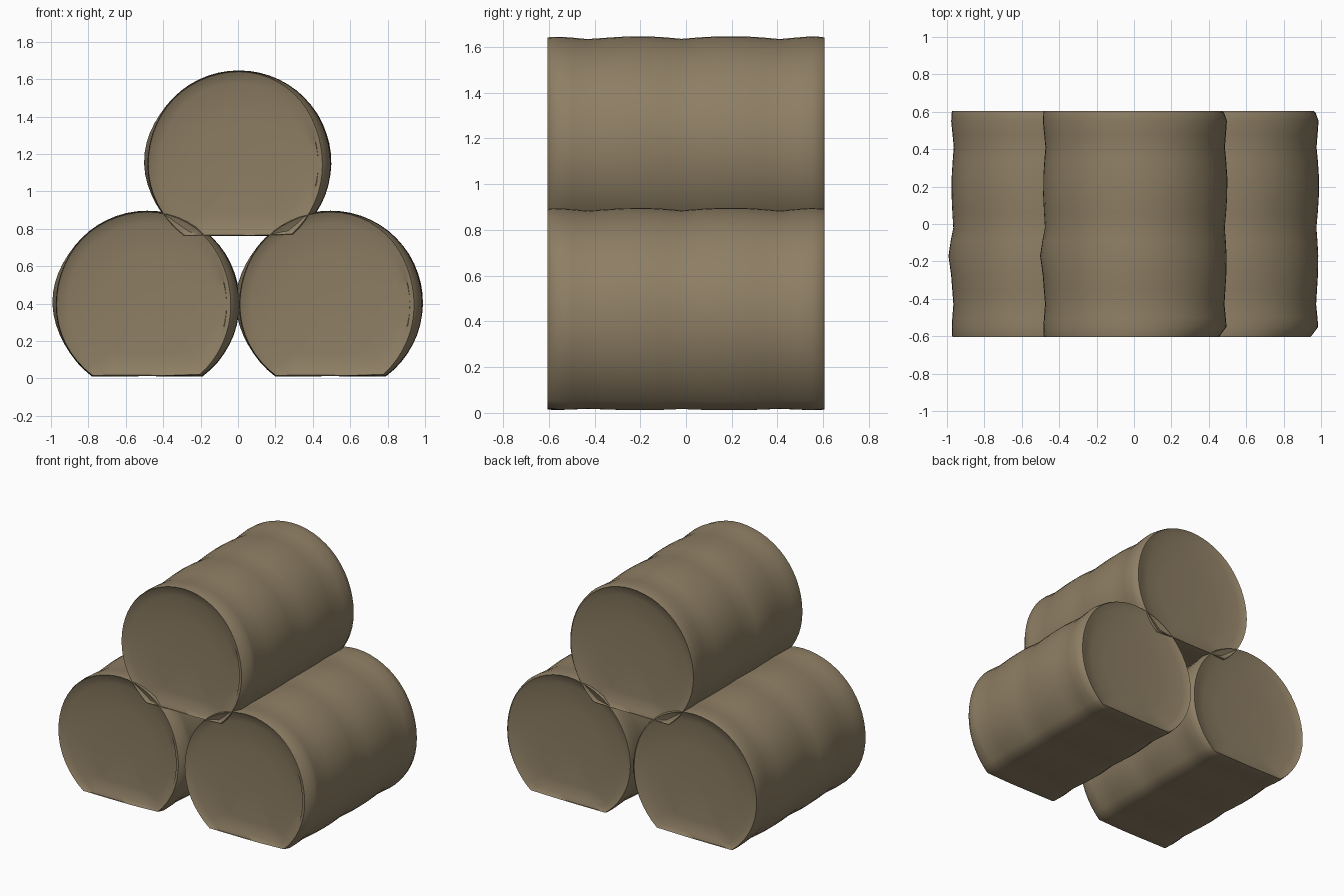
import bpy, bmesh, math

if "Cube" in bpy.data.objects:
    bpy.data.objects.remove(bpy.data.objects["Cube"])

# Straw-brown material shared by every bale
straw = bpy.data.materials.new("straw_brown")
straw.diffuse_color = (0.27, 0.21, 0.128, 1)
straw.use_nodes = True
straw.node_tree.nodes["Principled BSDF"].inputs["Base Color"].default_value = straw.diffuse_color

ARC, FLAT = 44, 8          # points on the round part and across the flat underside
A0 = math.radians(-53)     # angle at which the round part meets the flat underside

# Lengthwise stations: (y, scale), with shallow tie creases
BODY = [(-0.55, 0.995), (-0.50, 0.988), (-0.43, 0.975), (-0.36, 0.985), (-0.27, 0.997),
        (-0.17, 1.0), (-0.09, 0.99), (-0.02, 0.977), (0.06, 0.99), (0.15, 1.0),
        (0.25, 1.0), (0.34, 0.988), (0.41, 0.975), (0.48, 0.988), (0.55, 1.0)]
FRONT = [(-0.575, 0.50), (-0.582, 0.75), (-0.592, 0.86), (-0.600, 0.92), (-0.605, 0.965), (-0.595, 0.985)]
BACK = [(0.595, 0.99), (0.605, 0.965), (0.600, 0.92), (0.592, 0.86), (0.582, 0.75), (0.575, 0.50)]


def section():
    """Round section with a flat underside."""
    pts = []
    for i in range(ARC + 1):
        a = A0 + (math.pi - 2 * A0) * i / ARC
        pts.append((0.492 * math.cos(a), 0.492 * math.sin(a)))
    (x0, z0), (x1, z1) = pts[-1], pts[0]
    for i in range(1, FLAT):
        t = i / FLAT
        pts.append((x0 + (x1 - x0) * t, z0 + (z1 - z0) * t))
    return pts


def bale(name, x, z):
    bm = bmesh.new()
    rings = []
    for y, s in FRONT + BODY + BACK:
        ring = []
        for px, pz in section():
            a = math.atan2(pz, px)
            side = max(0, math.cos(a)) ** 2
            k, yy = s, y
            # crisp rim at crown and base, softer rim on the right flank
            if abs(y) > 0.59 and s > 0.9:
                k += (0.995 - s) * 0.75 * (1 - side)
                k -= 0.06 * side if y < 0 else 0.02 * side
            # lump on the left flank
            k += 0.03 * math.exp(-((y + 0.15) / 0.07) ** 2) * max(0, -math.cos(a)) ** 8
            # gentle hand-packed waviness
            k += 0.004 * math.sin(5 * a + 6 * y) * abs(math.cos(a))
            kz = k if pz > 0 else 1 + (k - 1) * 0.6
            ring.append(bm.verts.new((px * k, yy, pz * kz)))
        rings.append(ring)
    n = len(rings[0])
    for r0, r1 in zip(rings, rings[1:]):
        for i in range(n):
            j = (i + 1) % n
            bm.faces.new((r0[i], r0[j], r1[j], r1[i]))
    # dished ends
    for ring, y in ((rings[0], -0.572), (rings[-1], 0.572)):
        c = bm.verts.new((0, y, 0))
        for i in range(n):
            bm.faces.new((ring[i], ring[(i + 1) % n], c))
    bmesh.ops.recalc_face_normals(bm, faces=bm.faces)
    me = bpy.data.meshes.new(name)
    bm.to_mesh(me)
    bm.free()
    me.materials.append(straw)
    ob = bpy.data.objects.new(name, me)
    ob.location = (x, 0, z)
    bpy.context.collection.objects.link(ob)
    bpy.ops.object.select_all(action='DESELECT')
    ob.select_set(True)
    bpy.context.view_layer.objects.active = ob
    bpy.ops.object.shade_smooth_by_angle(angle=math.radians(42))


# Pyramid stack: two below, one on top
bale("bale_left", -0.485, 0.405)
bale("bale_right", 0.495, 0.405)
bale("bale_top", 0.005, 1.155)
